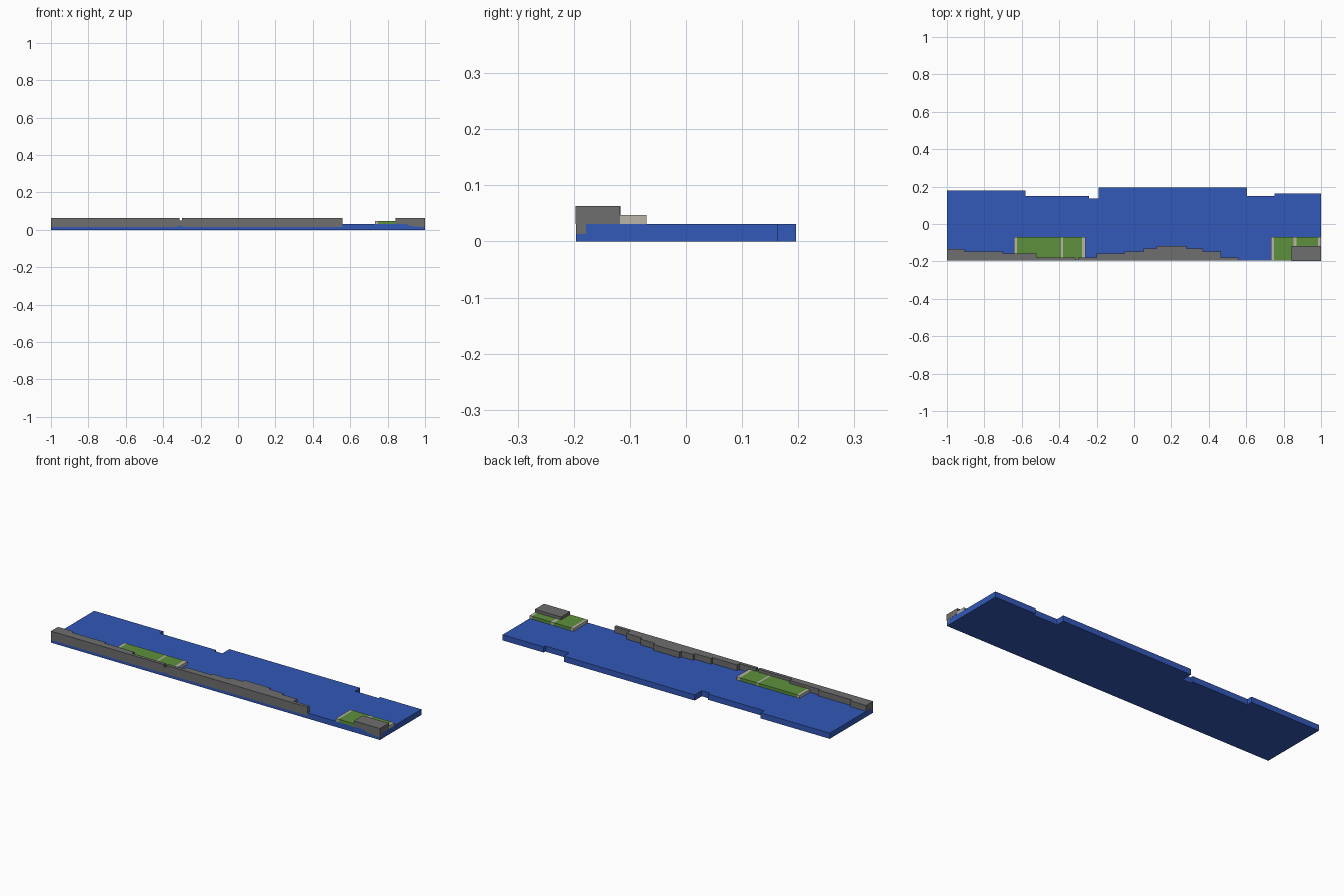
import bpy
import bmesh
from mathutils import Vector

cube = bpy.data.objects.get("Cube")
if cube:
    bpy.data.objects.remove(cube, do_unlink=True)


def material(name, rgb):
    m = bpy.data.materials.new(name)
    m.use_nodes = True
    m.diffuse_color = (*rgb, 1)
    bsdf = next(n for n in m.node_tree.nodes if n.type == 'BSDF_PRINCIPLED')
    bsdf.inputs["Base Color"].default_value = (*rgb, 1)
    return m


BLUE = material("blue", (0.032, 0.098, 0.48))
GREY = material("dark grey", (0.156, 0.156, 0.156))
GREEN = material("green", (0.114, 0.28, 0.048))
BEIGE = material("pale beige", (0.48, 0.47, 0.40))

FRONT, LEDGE = -0.196, -0.178
SLAB_TOP, PLATE_TOP, WALL_TOP = 0.031, 0.047, 0.063


def prism(name, points, low, high, mat, axis="z"):
    """Extrude a flat outline along z, or an x-z profile along y."""
    bm = bmesh.new()
    place = (lambda a, b: (a, b, low)) if axis == "z" else (lambda a, b: (a, low, b))
    face = bm.faces.new([bm.verts.new(place(a, b)) for a, b in points])
    ext = bmesh.ops.extrude_face_region(bm, geom=[face])["geom"]
    shift = Vector((0, 0, high - low)) if axis == "z" else Vector((0, high - low, 0))
    bmesh.ops.translate(bm, vec=shift,
                        verts=[g for g in ext if isinstance(g, bmesh.types.BMVert)])
    bmesh.ops.recalc_face_normals(bm, faces=bm.faces)
    mesh = bpy.data.meshes.new(name)
    bm.to_mesh(mesh)
    bm.free()
    mesh.materials.append(mat)
    obj = bpy.data.objects.new(name, mesh)
    bpy.context.collection.objects.link(obj)
    return obj


def box(name, x0, x1, y0, y1, z0, z1, mat):
    return prism(name, [(x0, y0), (x1, y0), (x1, y1), (x0, y1)], z0, z1, mat)


def stepped(start, steps, front):
    """Outline with a straight front and a stepped back: steps are (end x, back y)."""
    points = [(steps[-1][0], front), (start, front)]
    x = start
    for end, y in steps:
        points += [(x, y), (end, y)]
        x = end
    return points


# Base slab with notched back edge
prism("base_slab", stepped(-1, [(-0.58, 0.18), (-0.24, 0.15), (-0.19, 0.135),
                                (0.605, 0.196), (0.75, 0.15), (1, 0.164)], LEDGE),
      0, SLAB_TOP, BLUE)

# Front of the slab, lowered where the grey parts reach down
long_dip = [(-1, 0.015), (-0.33, 0.015), (-0.308, 0.022), (-0.29, 0.015), (0.56, 0.015)]
end_dip = [(0.9, SLAB_TOP), (0.92, 0.02), (1, 0.013)]
prism("slab_front", [(-1, 0)] + long_dip + [(0.56, SLAB_TOP)] + end_dip + [(1, 0)],
      FRONT, LEDGE, BLUE, "y")
prism("long_wall_skirt", long_dip + [(0.56, SLAB_TOP), (-1, SLAB_TOP)],
      FRONT, LEDGE, GREY, "y")
prism("end_block_skirt", end_dip + [(1, SLAB_TOP)], FRONT, LEDGE, GREY, "y")

# Long wall in two runs with a stepped back, joined by a low link
prism("long_wall_right", stepped(-1, [(-0.905, -0.135), (-0.7, -0.148), (-0.52, -0.158),
                                      (-0.312, -0.178)], FRONT),
      SLAB_TOP, WALL_TOP, GREY)
prism("long_wall_left", stepped(-0.3, [(-0.2, -0.178), (-0.05, -0.158), (0.05, -0.147),
                                       (0.12, -0.132), (0.28, -0.117), (0.37, -0.132),
                                       (0.465, -0.147), (0.56, -0.178)], FRONT),
      SLAB_TOP, WALL_TOP, GREY)
box("wall_link", -0.312, -0.3, FRONT, -0.188, SLAB_TOP, 0.05, GREY)


# Green platforms divided by pale bands
def platform(name, edges, y0):
    for i, (x0, x1) in enumerate(zip(edges, edges[1:])):
        part, mat = ("band", BEIGE) if i % 2 == 0 else ("panel", GREEN)
        box(f"{name}_{part}_{i // 2 + 1}", x0, x1, y0, -0.07, SLAB_TOP, PLATE_TOP, mat)


platform("long_platform", [-0.642, -0.626, -0.39, -0.38, -0.278, -0.258], -0.188)
platform("end_platform", [0.733, 0.748, 0.853, 0.87, 0.985, 1], FRONT)

# Block on the end platform, wrapping its front corner
box("end_block", 0.842, 1, FRONT, -0.118, PLATE_TOP, WALL_TOP, GREY)
box("end_block_front", 0.842, 1.001, FRONT - 0.001, -0.118, SLAB_TOP, WALL_TOP, GREY)
